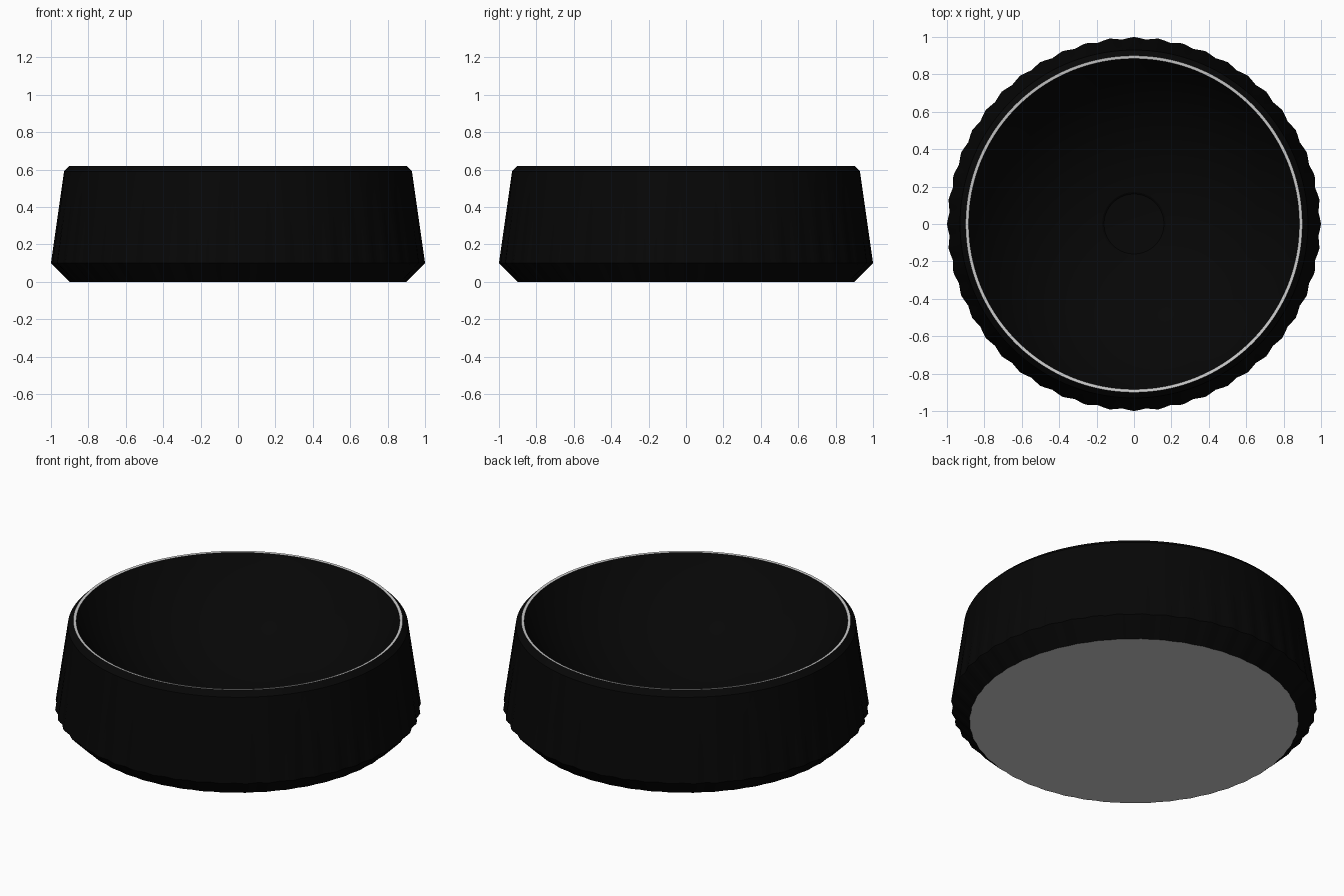
import bpy, bmesh, math

if "Cube" in bpy.data.objects:
    bpy.data.objects.remove(bpy.data.objects["Cube"])

FLUTES = 48
SEG = FLUTES * 4

black = bpy.data.materials.new("black_glaze")
black.diffuse_color = (0.002, 0.002, 0.002, 1)
black.use_nodes = True
black.node_tree.nodes["Principled BSDF"].inputs["Base Color"].default_value = black.diffuse_color


def lathe(name, profile, mat=None, cap_end=False, angle=25):
    """Revolve (radius, z, flute_depth) rows about z, from outside/bottom onwards."""
    bm = bmesh.new()
    rows = []
    for r, z, depth in profile:
        row = []
        for i in range(SEG):
            a = 2 * math.pi * i / SEG
            rr = r - depth * (0.5 - 0.5 * math.cos(FLUTES * a))
            row.append(bm.verts.new((rr * math.cos(a), rr * math.sin(a), z)))
        rows.append(row)
    for lo, hi in zip(rows, rows[1:]):
        for i in range(SEG):
            j = (i + 1) % SEG
            bm.faces.new((lo[i], lo[j], hi[j], hi[i]))
    if cap_end:
        bm.faces.new(rows[-1])
    me = bpy.data.meshes.new(name)
    bm.to_mesh(me)
    bm.free()
    ob = bpy.data.objects.new(name, me)
    bpy.context.collection.objects.link(ob)
    if mat:
        me.materials.append(mat)
    bpy.ops.object.select_all(action='DESELECT')
    ob.select_set(True)
    bpy.context.view_layer.objects.active = ob
    bpy.ops.object.shade_smooth_by_angle(angle=math.radians(angle))
    return ob


# Tapered fluted wall: flutes fade out towards the chamfered top rim
side = [(0.90, 0.0, 0.005), (1.0, 0.10, 0.012)]
for k in range(1, 7):
    t = k / 6
    side.append((1.0 - 0.07 * t, 0.10 + 0.49 * t, 0.012 * (1 - t)))
side += [(0.90, 0.62, 0)]
lathe("fluted_wall", side, black)

# Thin bright ring around the lip
lathe("lip_ring", [(0.90, 0.62, 0), (0.884, 0.618, 0)])

# Deep spherical bowl with a small central recess
R, DEPTH, TOP = 0.884, 0.52, 0.618
ball = (R * R + DEPTH * DEPTH) / (2 * DEPTH)
bowl = []
for k in range(25):
    r = R + (0.17 - R) * k / 24
    bowl.append((r, TOP - DEPTH + ball - math.sqrt(ball * ball - r * r), 0))
floor = bowl[-1][1]
bowl += [(0.16, floor - 0.008, 0), (0.08, floor - 0.012, 0)]
lathe("bowl_inside", bowl, black, cap_end=True)

# Flat grey underside
base = lathe("base_plate", [(0.90, 0.0, 0.005), (0.8999, 0.0, 0.005)], cap_end=True)
base.data.flip_normals()
